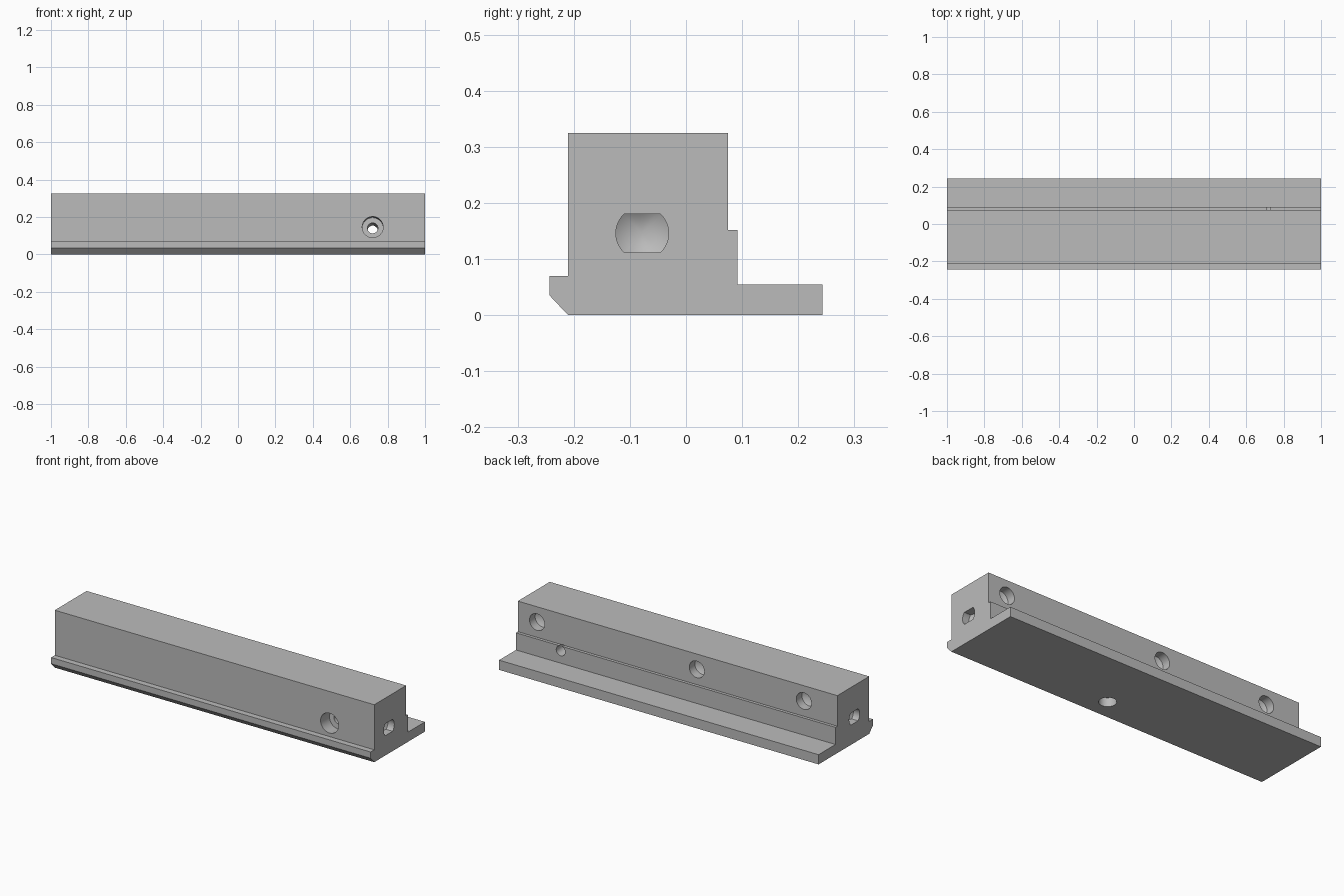
import bpy, bmesh, math
from mathutils import Vector

cube = bpy.data.objects.get("Cube")
if cube:
    bpy.data.objects.remove(cube, do_unlink=True)

grey = bpy.data.materials.new("plain grey")
grey.use_nodes = True
grey.diffuse_color = (0.5, 0.5, 0.5, 1)
grey.node_tree.nodes["Principled BSDF"].inputs["Base Color"].default_value = (0.5, 0.5, 0.5, 1)


def make_object(name, bm):
    bmesh.ops.recalc_face_normals(bm, faces=bm.faces)
    mesh = bpy.data.meshes.new(name)
    bm.to_mesh(mesh)
    bm.free()
    mesh.materials.append(grey)
    obj = bpy.data.objects.new(name, mesh)
    bpy.context.collection.objects.link(obj)
    return obj


def drill(name, mouth, direction, radius, depth, tip=0.03, flat=None):
    """Round cutter with a conical tip; flat trims it to +-flat in height."""
    n, lead = 48, 0.04
    bm = bmesh.new()
    rings = []
    for z in (-lead, depth):
        rings.append([bm.verts.new((radius * math.cos(math.tau * i / n),
                                    radius * math.sin(math.tau * i / n), z)) for i in range(n)])
    point = bm.verts.new((0, 0, depth + tip))
    bm.faces.new(rings[0])
    for i in range(n):
        j = (i + 1) % n
        bm.faces.new((rings[0][i], rings[0][j], rings[1][j], rings[1][i]))
        bm.faces.new((rings[1][i], rings[1][j], point))
    turn = Vector((0, 0, 1)).rotation_difference(Vector(direction)).to_matrix()
    bmesh.ops.rotate(bm, verts=bm.verts, cent=(0, 0, 0), matrix=turn)
    if flat:
        for side in (1, -1):
            cut = bmesh.ops.bisect_plane(bm, geom=bm.verts[:] + bm.edges[:] + bm.faces[:],
                                         plane_co=(0, 0, side * flat), plane_no=(0, 0, side),
                                         clear_outer=True)
            edges = [e for e in cut["geom_cut"] if isinstance(e, bmesh.types.BMEdge)]
            bmesh.ops.holes_fill(bm, edges=edges, sides=0)
    bmesh.ops.translate(bm, verts=bm.verts, vec=mouth)
    cutter = make_object(name, bm)
    cutter.hide_render = True
    return cutter


# Stepped rail body, extruded along x
profile = [(-0.21, 0), (0.243, 0), (0.243, 0.055), (0.092, 0.055), (0.092, 0.152),
           (0.075, 0.152), (0.075, 0.325), (-0.21, 0.325), (-0.21, 0.07),
           (-0.243, 0.07), (-0.243, 0.035)]
bm = bmesh.new()
end = bm.faces.new([bm.verts.new((-1, y, z)) for y, z in profile])
sweep = bmesh.ops.extrude_face_region(bm, geom=[end], use_keep_orig=True)
bmesh.ops.translate(bm, vec=(2, 0, 0),
                    verts=[v for v in sweep["geom"] if isinstance(v, bmesh.types.BMVert)])
rail = make_object("rail_body", bm)

# Flattened sockets in both ends
cutters = [drill("end_socket_cutter", (s, -0.078, 0.146), (-s, 0, 0), 0.047, 0.04, flat=0.034)
           for s in (1, -1)]
# Three sockets in the back and one underneath
cutters += [drill("back_socket_cutter", (x, 0.075, 0.238), (0, -1, 0), 0.047, 0.05)
            for x in (0.88, -0.12, -0.79)]
cutters.append(drill("bottom_socket_cutter", (0.09, -0.095, 0), (0, 0, 1), 0.045, 0.05))
# Slanted screw hole with a wide recess at the front
slant = Vector((0, 1, -0.07)).normalized()
cutters.append(drill("screw_recess_cutter", (0.72, -0.21, 0.146), slant, 0.056, 0.08, tip=0))
cutters.append(drill("screw_hole_cutter", (0.72, -0.21, 0.146), slant, 0.028, 0.36))

for cutter in cutters:
    mod = rail.modifiers.new(cutter.name, 'BOOLEAN')
    mod.operation = 'DIFFERENCE'
    mod.solver = 'EXACT'
    mod.object = cutter

# Bake the cuts, then drop the cutters
bpy.context.view_layer.objects.active = rail
rail.select_set(True)
for mod in list(rail.modifiers):
    bpy.ops.object.modifier_apply(modifier=mod.name)
for cutter in cutters:
    bpy.data.objects.remove(cutter, do_unlink=True)
bpy.ops.object.select_all(action='DESELECT')
rail.select_set(True)
bpy.ops.object.shade_smooth_by_angle(angle=math.radians(25))
